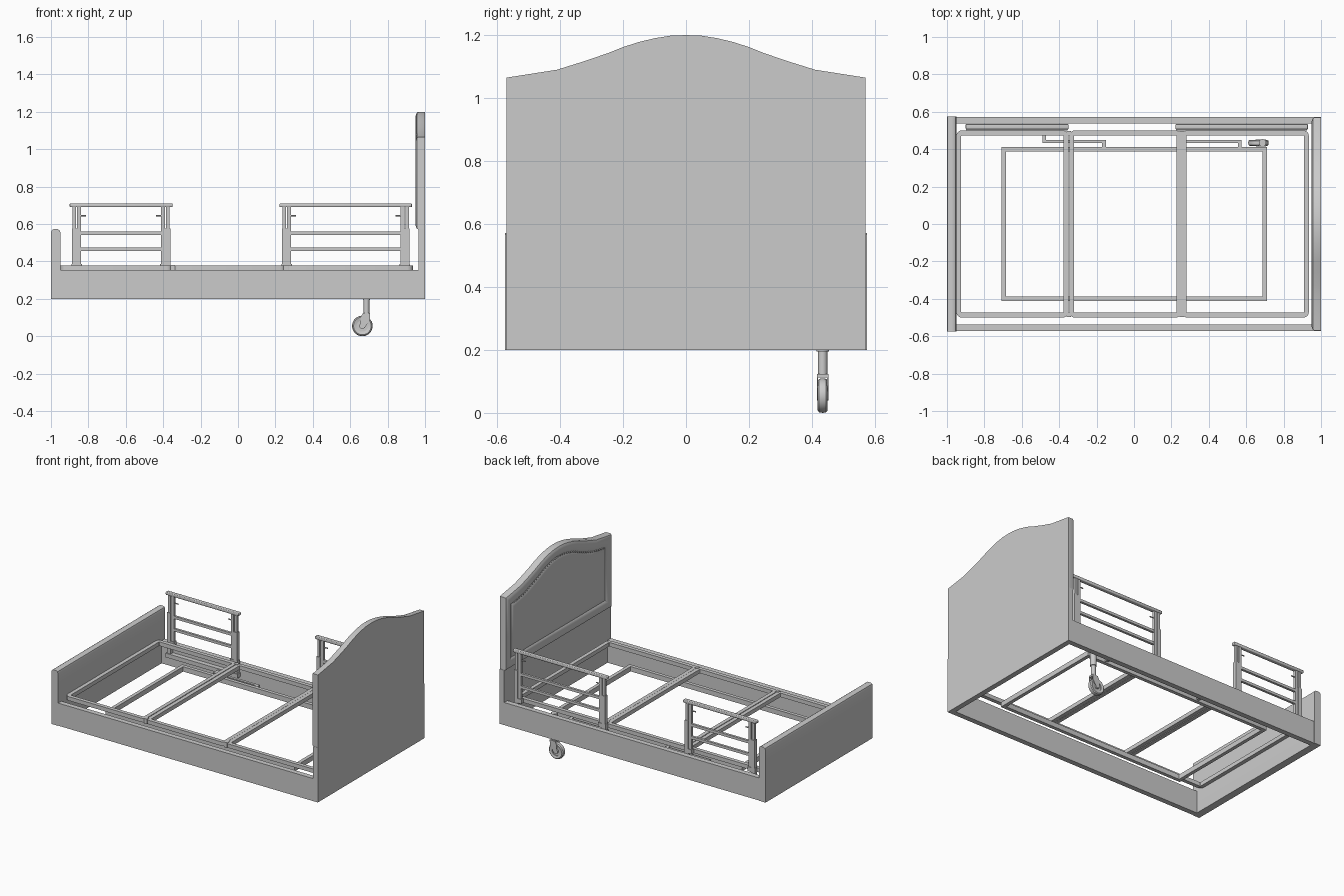
import bpy, bmesh, math
from mathutils import Vector, Matrix

if "Cube" in bpy.data.objects:
    bpy.data.objects.remove(bpy.data.objects["Cube"])

GREY = bpy.data.materials.new("plain grey")
GREY.diffuse_color = (0.6, 0.6, 0.6, 1)
GREY.use_nodes = True
GREY.node_tree.nodes["Principled BSDF"].inputs["Base Color"].default_value = GREY.diffuse_color


def finish(name, bm, smooth=False):
    bmesh.ops.recalc_face_normals(bm, faces=bm.faces)
    me = bpy.data.meshes.new(name)
    bm.to_mesh(me)
    bm.free()
    me.materials.append(GREY)
    ob = bpy.data.objects.new(name, me)
    bpy.context.collection.objects.link(ob)
    if smooth:
        bpy.ops.object.select_all(action='DESELECT')
        ob.select_set(True)
        bpy.context.view_layer.objects.active = ob
        bpy.ops.object.shade_smooth_by_angle(angle=math.radians(35))
    return ob


def box(name, x0, x1, y0, y1, z0, z1, bevel=0):
    bm = bmesh.new()
    m = Matrix.Translation(((x0+x1)/2, (y0+y1)/2, (z0+z1)/2)) @ Matrix.Diagonal((x1-x0, y1-y0, z1-z0, 1))
    bmesh.ops.create_cube(bm, size=1, matrix=m)
    if bevel:
        bmesh.ops.bevel(bm, geom=bm.edges[:], offset=bevel, segments=3, profile=0.5, affect='EDGES')
    return finish(name, bm, bool(bevel))


def cylinder(name, centre, r, length, axis='Z', seg=20):
    bm = bmesh.new()
    rot = {'Z': Matrix(), 'Y': Matrix.Rotation(math.pi/2, 4, 'X'), 'X': Matrix.Rotation(math.pi/2, 4, 'Y')}[axis]
    bmesh.ops.create_cone(bm, cap_ends=True, segments=seg, radius1=r, radius2=r, depth=length,
                          matrix=Matrix.Translation(centre) @ rot)
    return finish(name, bm, True)


def stacked(name, layers, smooth=True, close=False):
    """Skin matching vertex loops; cap the ends or join last to first."""
    bm = bmesh.new()
    loops = [[bm.verts.new(p) for p in l] for l in layers]
    n = len(loops[0])
    for a, b in zip(loops, loops[1:] + ([loops[0]] if close else [])):
        for i in range(n):
            bm.faces.new((a[i], a[(i+1) % n], b[(i+1) % n], b[i]))
    if not close:
        bm.faces.new(loops[0])
        bm.faces.new(loops[-1])
    return finish(name, bm, smooth)


def rounded_rect(x0, x1, y0, y1, r, z, seg=5):
    pts = []
    for k, (cx, cy) in enumerate([(x1-r, y1-r), (x0+r, y1-r), (x0+r, y0+r), (x1-r, y0+r)]):
        for i in range(seg+1):
            a = math.pi/2*(k+i/seg)
            pts.append((cx+r*math.cos(a), cy+r*math.sin(a), z))
    return pts


def tube_frame(name, x0, x1, hy, z0, z1, w, r):
    out = lambda z: rounded_rect(x0, x1, -hy, hy, r, z)
    inn = lambda z: rounded_rect(x0+w, x1-w, -hy+w, hy-w, max(r-w, 0.002), z)
    stacked(name, [out(z0), out(z1), inn(z1), inn(z0)], close=True)


# headboard: arched upholstered panel over a thinner lower panel
ARCH = [(0, 1.2), (.05, 1.198), (.1, 1.19), (.15, 1.178), (.2, 1.162), (.25, 1.142),
        (.33, 1.115), (.41, 1.09), (.57, 1.065)]


def arch(y):
    y = abs(y)
    for (a, za), (b, zb) in zip(ARCH, ARCH[1:]):
        if y <= b:
            return za + (zb-za)*(y-a)/(b-a)
    return ARCH[-1][1]


def outline(x, i, bottom=0.57):
    h = 0.57
    ys = sorted({s*y for y, _ in ARCH for s in (1, -1)})
    top = [(x, y*(h-i)/h, arch(y)-i*1.05) for y in ys]
    return [(x, -h+i, bottom+i)] + top + [(x, h-i, bottom+i)]


stacked("headboard_upholstery", [outline(x, i) for x, i in [
    (1.0, 0), (.966, 0), (.957, .004), (.951, .014), (.949, .03), (.951, .048), (.957, .06),
    (.961, .066), (.957, .072), (.954, .085), (.953, .1)]])
box("headboard_lower_panel", .965, 1, -.572, .572, .2, .572)

# upholstery studs along the arch
bm = bmesh.new()
for k in range(-24, 25):
    y = k*0.02
    bmesh.ops.create_icosphere(bm, subdivisions=1, radius=0.006,
                               matrix=Matrix.Translation((.958, y, arch(y*1.12)-.07)))
finish("headboard_studs", bm, True)

# footboard with rounded top
prof = [(-1, .2), (-1, .555), (-.996, .566), (-.987, .572), (-.963, .572), (-.954, .566), (-.95, .555), (-.95, .2)]
stacked("footboard", [[(x, y, z) for x, z in prof] for y in (-.575, .575)])

# side boards
for s, n in ((1, "back"), (-1, "front")):
    y = sorted((s*.537, s*.572))
    box("side_board_" + n, -.95, .965, y[0], y[1], .2, .353)

# mattress platform: three tube sections, and the lower lifting frame
for n, a, b in (("foot", -.95, -.351), ("middle", -.346, .254), ("head", .255, .935)):
    tube_frame("platform_" + n, a, b, .5, .35, .377, .026, .03)
tube_frame("lower_frame", -.708, .712, .412, .272, .305, .024, .003)
for x in (-.348, .2545):
    for y in (-.485, .485):
        box("platform_hinge", x-.012, x+.012, y-.012, y+.012, .345, .38)

# cranked link arms between lower frame and platform
for a, b, off in ((-.49, -.15, True), (.28, .575, False)):
    box("link_arm", a, b, .432, .45, .28, .30)
    box("link_arm_inner_end", b-.02, b, .40, .45, .28, .30)
    if off:
        box("link_arm_outer_end", a, a+.02, .432, .48, .28, .30)


# side guards, on the back side only
def guard(n, a, b):
    y = .52
    box(n + "_top_rail", a, b, y-.014, y+.014, .69, .71, .005)
    box(n + "_mount_bar", a+.005, b-.005, y-.02, y+.012, .27, .298)
    lo, hi = a+.016, b-.016
    for e, s in ((lo, 1), (hi, -1)):
        def part(nm, p, q, z0, z1, d):
            u, v = sorted((e+s*p, e+s*q))
            box(n + nm, u, v, y-d, y+d, z0, z1)
        part("_sleeve", -.004, .023, .29, .575, .013)
        part("_slider", 0, .018, .57, .692, .009)
        part("_inner_post", .024, .045, .38, .692, .009)
        part("_foot", -.006, .05, .355, .385, .013)
        cylinder(n + "_knob", (e+s*.058, y, .645), .004, .028, 'X', 10)
    for z in (.55, .465):
        box(n + "_bar", lo+.04, hi-.04, y-.008, y+.008, z-.009, z+.009)


guard("foot_guard", -.9, -.35)
guard("head_guard", .222, .93)

# caster: tyre ring, hub, fork and stem
cx, cy, cz = .665, .434, .055
N = 32
sect = [(.031, -.012), (.047, -.016), (.053, -.011), (.055, 0), (.053, .011), (.047, .016), (.031, .012)]
stacked("caster_tyre", [[(cx+r*math.cos(2*math.pi*k/N), cy+w, cz+r*math.sin(2*math.pi*k/N))
                         for k in range(N)] for r, w in sect], close=True)
cylinder("caster_web", (cx, cy, cz), .033, .012, 'Y', 32)
cylinder("caster_hub", (cx, cy, cz), .016, .036, 'Y')
fork = [(cx-.012, cz-.012), (cx+.012, cz-.012), (.705, .09), (.707, .122), (.667, .122), (.655, .1)]
for s in (-1, 1):
    stacked("caster_fork", [[(x, cy+s*w, z) for x, z in fork] for w in (.0145, .0185)], smooth=False)
box("caster_fork_bridge", .667, .707, cy-.0185, cy+.0185, .112, .124)
cylinder("caster_neck", (.687, cy, .16), .015, .085)
cylinder("caster_stem", (.687, cy, .25), .02, .11)
